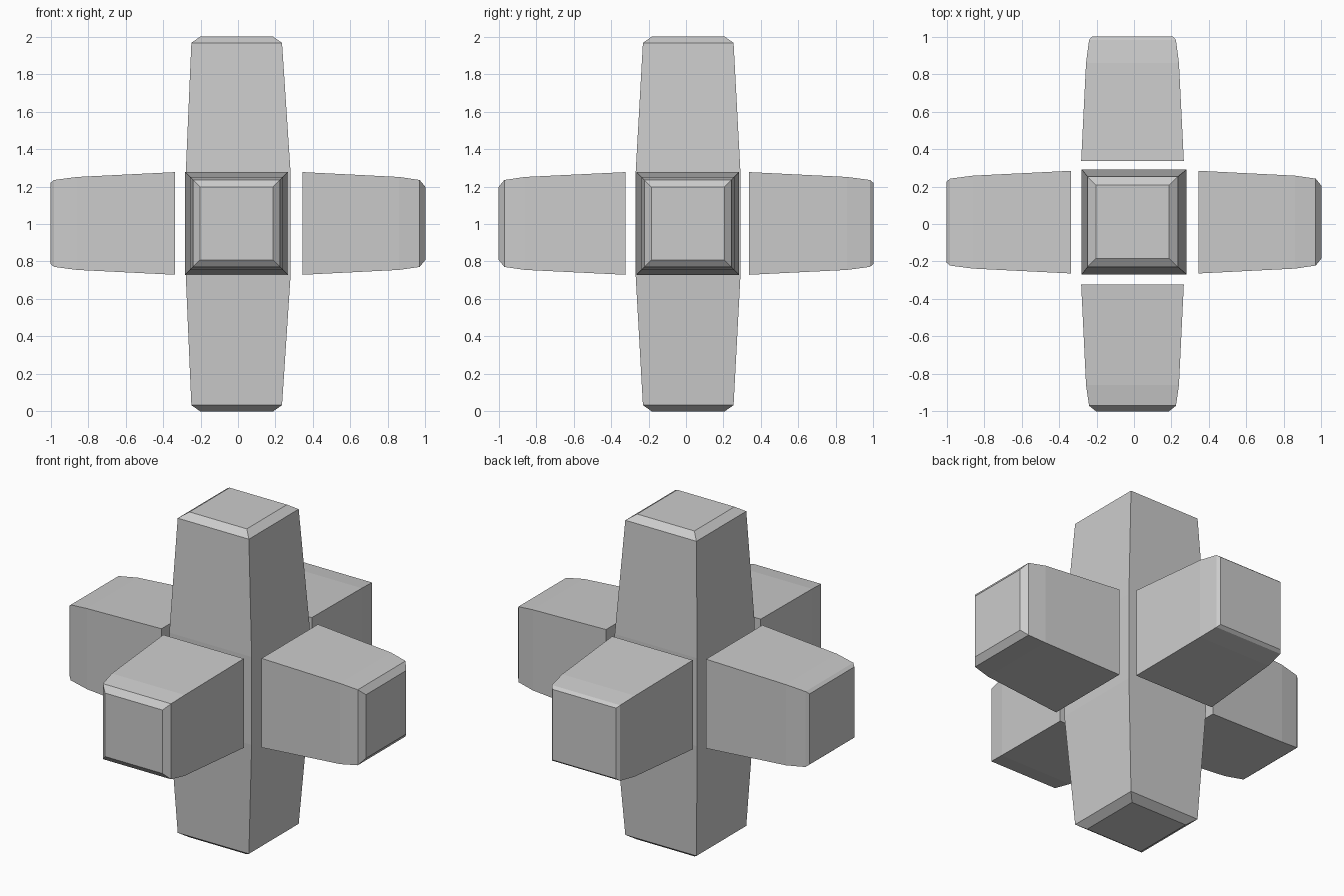
import bpy
import bmesh
from mathutils import Vector

if "Cube" in bpy.data.objects:
    bpy.data.objects.remove(bpy.data.objects["Cube"])


def loft(name, axis, sections):
    """Closed square loft along an axis; section = (position, half width, centre)."""
    u, v = [i for i in range(3) if i != axis]
    bm = bmesh.new()
    rings = []
    for t, h, c in sections:
        ring = []
        for su, sv in ((-1, -1), (1, -1), (1, 1), (-1, 1)):
            p = Vector(c)
            p[axis] = t
            p[u] += su * h
            p[v] += sv * h
            ring.append(bm.verts.new(p))
        rings.append(ring)
    for a, b in zip(rings, rings[1:]):
        for i in range(4):
            j = (i + 1) % 4
            bm.faces.new((a[i], a[j], b[j], b[i]))
    bm.faces.new(rings[0])
    bm.faces.new(rings[-1])
    bmesh.ops.recalc_face_normals(bm, faces=bm.faces)
    mesh = bpy.data.meshes.new(name)
    bm.to_mesh(mesh)
    bm.free()
    ob = bpy.data.objects.new(name, mesh)
    bpy.context.collection.objects.link(ob)
    return ob


# Upright column: straight waist, tapered shafts, chamfered ends
end, waist = (-0.007, 0.012, 0), (0.001, 0.011, 0)
loft("column", 2, [
    (0, 0.195, end), (0.033, 0.242, end),
    (0.73, 0.28, waist), (1.27, 0.28, waist),
    (1.967, 0.242, end), (2, 0.195, end)])

# Four separate arms: tapered shaft, softer outer taper, chamfered tip
side_c, depth_c = (0, 0.01, 1.003), (-0.008, 0, 1.003)
for name, axis, sign, inner, rim, tip, c in (
        ("right_arm", 0, 1, 0.345, 0.97, 0.195, side_c),
        ("left_arm", 0, -1, 0.335, 0.982, 0.217, side_c),
        ("front_arm", 1, -1, 0.323, 0.97, 0.195, depth_c),
        ("back_arm", 1, 1, 0.337, 0.982, 0.217, depth_c)):
    loft(name, axis, [
        (sign * t, h, c) for t, h in
        ((inner, 0.274), (0.86, 0.248), (rim, 0.232), (1.0, tip))])
